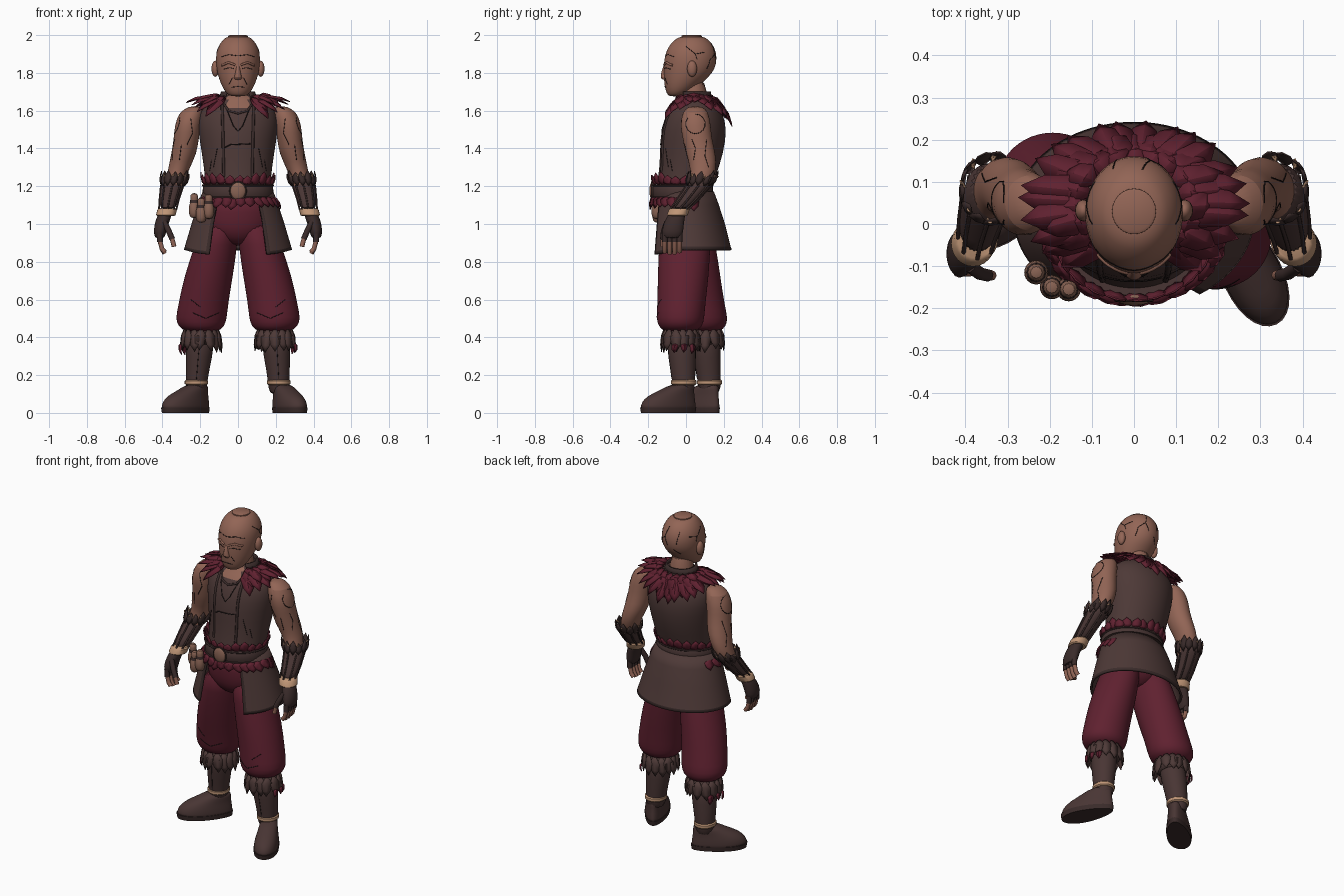
import bpy, bmesh, math, random
from mathutils import Vector
from mathutils.bvhtree import BVHTree

random.seed(4)
if "Cube" in bpy.data.objects:
    bpy.data.objects.remove(bpy.data.objects["Cube"])


def material(name, r, g, b):
    m = bpy.data.materials.new(name)
    m.use_nodes = True
    m.diffuse_color = (r, g, b, 1)
    m.node_tree.nodes["Principled BSDF"].inputs["Base Color"].default_value = (r, g, b, 1)
    return m


SKIN = material("skin", .29, .13, .092)
CLOTH = material("brown cloth", .075, .041, .038)
RED = material("maroon cloth", .115, .015, .029)
DARK = material("dark leather", .042, .024, .023)
BOOT = material("boot leather", .066, .036, .034)
STRAW = material("straw", .52, .3, .18)
TAN = material("tan leather", .25, .125, .088)
INK = material("ink", .012, .008, .008)


def at(ring, a):
    """Point on a horizontal ellipse (cx, cy, z, rx, ry); angle 0 faces the front."""
    cx, cy, z, rx, ry = ring
    return Vector((cx + rx * math.sin(a), cy - ry * math.cos(a), z))


def finish(name, bm, mats, rule=None, mirror=False, sub=0, thick=0, angle=40):
    bmesh.ops.recalc_face_normals(bm, faces=bm.faces)
    if rule:
        for f in bm.faces:
            f.material_index = rule(f.calc_center_median())
    me = bpy.data.meshes.new(name)
    bm.to_mesh(me)
    bm.free()
    for m in mats:
        me.materials.append(m)
    me.shade_smooth()
    me.set_sharp_from_angle(angle=math.radians(angle))
    ob = bpy.data.objects.new(name, me)
    bpy.context.collection.objects.link(ob)
    if thick:
        s = ob.modifiers.new("thickness", "SOLIDIFY")
        s.thickness, s.offset = thick, 0
    if mirror:
        ob.modifiers.new("mirror", "MIRROR")
    if sub:
        ob.modifiers.new("smooth", "SUBSURF").levels = sub
        ob.modifiers["smooth"].render_levels = sub
    return ob


def loft(name, rings, *mats, n=24, a0=0, a1=360, sub=1, **kw):
    """Skin over horizontal ellipses; closed and capped for a full turn."""
    bm = bmesh.new()
    full = a1 - a0 == 360
    count = n if full else n + 1
    rows = [[bm.verts.new(at(r, math.radians(a0 + (a1 - a0) * i / n))) for i in range(count)] for r in rings]
    for lo, hi in zip(rows, rows[1:]):
        for i in range(n):
            j = (i + 1) % count
            bm.faces.new((lo[i], lo[j], hi[j], hi[i]))
    if full:
        bm.faces.new(rows[0])
        bm.faces.new(rows[-1])
    return finish(name, bm, mats, sub=sub, **kw)


def leaf_ring(name, mat, count, a0, a1, base, tip, width, lift=.012, dip=0, jitter=.012, mirror=False):
    """Pointed ridged leaves fanned from one ellipse to another."""
    bm = bmesh.new()
    for i in range(count):
        a = math.radians(a0 + (a1 - a0) * i / max(count - 1, 1))
        p, q = at(base, a), at(tip, a)
        q.z += random.uniform(-jitter, jitter) - dip * math.cos(a) ** 2
        out, side = Vector((math.sin(a), -math.cos(a), 0)), Vector((math.cos(a), math.sin(a), 0))
        q += side * random.uniform(-jitter, jitter)
        up = (q - p).cross(side).normalized()
        up *= lift if up.dot(out + Vector((0, 0, .3))) > 0 else -lift
        v = lambda t, s, h: bm.verts.new(p.lerp(q, t) + side * width * s + up * h)
        spine = [v(0, 0, 0), v(.35, 0, 1.4), v(.72, 0, 1.2), v(1, 0, 0)]
        for s in (-.5, .5):
            e, f = v(.38, s, .8), v(.72, s * .8, .6)
            for face in ((spine[0], spine[1], e), (spine[1], spine[2], f, e), (spine[2], spine[3], f)):
                bm.faces.new(face)
    return finish(name, bm, [mat], thick=.004, mirror=mirror, angle=25)


def ball(name, loc, scale, mat, mirror=False):
    bm = bmesh.new()
    bmesh.ops.create_uvsphere(bm, u_segments=16, v_segments=10, radius=1)
    bmesh.ops.scale(bm, vec=scale, verts=bm.verts)
    bmesh.ops.translate(bm, vec=loc, verts=bm.verts)
    return finish(name, bm, [mat], mirror=mirror, angle=80)


def tube(name, lines, r, mat, mirror=False):
    cu = bpy.data.curves.new(name, "CURVE")
    cu.dimensions, cu.bevel_depth, cu.bevel_resolution, cu.use_fill_caps = "3D", r, 2, True
    for pts in lines:
        sp = cu.splines.new("POLY")
        sp.points.add(len(pts) - 1)
        for p, co in zip(sp.points, pts):
            p.co = (*co, 1)
    ob = bpy.data.objects.new(name, cu)
    bpy.context.collection.objects.link(ob)
    cu.materials.append(mat)
    bpy.ops.object.select_all(action="DESELECT")
    ob.select_set(True)
    bpy.context.view_layer.objects.active = ob
    bpy.ops.object.convert(target="MESH")
    ob = bpy.context.object
    ob.data.shade_smooth()
    if mirror:
        ob.modifiers.new("mirror", "MIRROR")
    return ob


def draw(name, target, lines, d, r=.0018, mat=INK, mirror=False):
    """Lay thin lines on a surface by casting along d."""
    bpy.context.view_layer.update()
    tree = BVHTree.FromObject(target, bpy.context.evaluated_depsgraph_get())
    d, out = Vector(d), []
    for pts in lines:
        path = []
        for p, q in zip(pts, pts[1:]):
            for k in range(7):
                hit = tree.ray_cast(Vector(p).lerp(Vector(q), k / 6) - d, d)[0]
                if hit:
                    path.append(hit)
        if len(path) > 1:
            out.append(path)
    return tube(name, out, r, mat, mirror)


FRONT, BACK, SIDE = (0, 1, 0), (0, -1, 0), (-1, 0, 0)

# Head, neck and ears
head = loft("head", [(0, -.06, 1.675, .035, .027), (0, -.045, 1.688, .06, .057), (0, -.026, 1.725, .084, .088),
                     (0, 0, 1.775, .104, .118), (0, .018, 1.82, .114, .138), (0, .025, 1.88, .12, .141),
                     (0, .028, 1.935, .11, .127), (0, .03, 1.978, .08, .09), (0, .03, 1.995, .054, .058)], SKIN)
loft("scalp_disc", [(0, .03, 1.975, .053, .055), (0, .03, 1.996, .052, .054), (0, .03, 2, .045, .047)], SKIN, sub=0)
loft("neck", [(0, .05, 1.56, .085, .075), (0, .045, 1.64, .066, .066), (0, .035, 1.78, .07, .074)], SKIN)
ball("ear", (.12, .032, 1.822), (.02, .026, .043), SKIN, True)
loft("nose", [(0, -.11, 1.762, .02, .012), (0, -.116, 1.775, .023, .022), (0, -.112, 1.8, .014, .02),
              (0, -.106, 1.85, .01, .012)], SKIN, n=12)
draw("brow", head, [[(.015, 0, 1.842), (.05, 0, 1.855), (.085, 0, 1.84)]], FRONT, .006, SKIN, True)
draw("face_lines", head, [[(.02, 0, 1.822), (.045, 0, 1.828), (.075, 0, 1.82)], [(.03, 0, 1.775), (.048, 0, 1.74)],
                          [(0, 0, 1.728), (.035, 0, 1.724)], [(0, 0, 1.89), (.05, 0, 1.897), (.09, 0, 1.885)]],
     FRONT, mirror=True)
draw("scalp_cracks", head, [[(.02, 0, 1.96), (.04, 0, 1.9), (.02, 0, 1.85)], [(-.05, 0, 1.94), (-.04, 0, 1.87)],
                            [(.04, 0, 1.9), (.075, 0, 1.87), (.08, 0, 1.82)], [(-.02, 0, 1.83), (-.05, 0, 1.8)]], BACK)
draw("temple_cracks", head, [[(0, .0, 1.94), (0, .05, 1.9), (0, .1, 1.91)], [(0, .05, 1.9), (0, .06, 1.87)]],
     SIDE, mirror=True)

# Vest with open neckline
torso = loft("vest", [(0, -.015, 1.1, .17, .14), (0, -.012, 1.2, .172, .146), (0, .02, 1.3, .18, .158),
                      (0, .038, 1.45, .205, .177), (0, .045, 1.55, .218, .165), (0, .047, 1.62, .19, .13),
                      (0, .05, 1.66, .12, .09), (0, .045, 1.69, .085, .078)], CLOTH, SKIN, n=32,
             rule=lambda c: int(c.z > 1.59 and c.y < 0 and abs(c.x) < .055))
draw("lapel", torso, [[(.085, 0, 1.655), (.08, 0, 1.5), (.075, 0, 1.25)]], FRONT, .008, DARK, True)
draw("neck_trim", torso, [[(-.085, 0, 1.65), (-.05, 0, 1.6), (0, 0, 1.585), (.05, 0, 1.6), (.085, 0, 1.65)]],
     FRONT, .006, DARK)
draw("necklace", torso, [[(-.065, 0, 1.62), (-.025, 0, 1.52), (0, 0, 1.49), (.025, 0, 1.52), (.065, 0, 1.62)]],
     FRONT, .0025)
draw("chest_seam", torso, [[(-.08, 0, 1.4), (-.04, 0, 1.42), (.065, 0, 1.425)]], FRONT, .003)
draw("vest_folds", torso, [[(.13, 0, 1.3), (.11, 0, 1.4)], [(.15, 0, 1.28), (.14, 0, 1.34)]], FRONT, mirror=True)
loft("collar_band", [(0, .045, 1.655, .1, .083), (0, .045, 1.7, .083, .082)], DARK, a0=45, a1=315, thick=.012, sub=0)

# Leaf mantle over the shoulders and back
for row, (k, n) in enumerate(((1, 22), (.86, 19), (.7, 15))):
    leaf_ring(f"mantle_leaves_{row + 1}", RED, n, 38 + row * 4, 322 - row * 4, (0, .05, 1.666 + row * .006, .1, .09),
              (0, .05, 1.64 + row * .01, .275 * k, .195 * k), .072, .015, dip=.12 - row * .028, jitter=.015)

# Hips, belt and waist leaves
loft("hips", [(0, 0, .885, .05, .07), (0, 0, .93, .14, .115), (0, -.005, .98, .186, .135), (0, -.01, 1.06, .183, .138),
              (0, -.015, 1.16, .17, .14)], RED)
loft("belt", [(0, -.018, 1.135, .183, .153), (0, -.018, 1.145, .188, .16), (0, -.018, 1.2, .186, .16),
              (0, -.018, 1.21, .18, .152)], BOOT, sub=0, n=40)
tube("belt_edges", [[at((0, -.018, z, .187, .159), i * math.pi / 20) for i in range(41)] for z in (1.142, 1.204)],
     .005, DARK)
leaf_ring("belt_leaves_upper", RED, 24, 0, 345, (0, -.015, 1.2, .172, .145), (0, -.01, 1.265, .196, .172), .058, .007)
leaf_ring("belt_leaves_lower", RED, 18, -108, 108, (0, -.015, 1.15, .18, .155), (0, -.005, 1.08, .228, .187), .064, .008)
ball("buckle", (0, -.178, 1.175), (.043, .016, .048), TAN)
tube("buckle_rim", [[(.043 * math.sin(i * .25), -.181, 1.175 + .048 * math.cos(i * .25)) for i in range(27)]], .004, DARK)
for i, (x, y, z) in enumerate(((-.232, -.115, 1.09), (-.195, -.15, 1.065), (-.155, -.155, 1.085))):
    loft(f"flask_{i + 1}", [(x, y, z - .06, .018, .018), (x, y, z - .035, .031, .031), (x, y, z + .01, .03, .03),
                            (x, y, z + .03, .017, .017), (x, y, z + .05, .024, .024), (x, y, z + .075, .016, .016)],
         TAN, n=12)
    loft(f"flask_strap_{i + 1}", [(x, y, z + .02, .024, .024), (x, y, z + .036, .021, .021)], DARK, n=12, sub=0)

# Open coat skirt with a dark hem and front edges, front corners hanging lower
skirt = loft("coat_skirt", [(0, -.01, 1.17, .182, .152), (0, 0, 1.1, .207, .168), (0, .01, 1.0, .24, .19),
                            (0, .018, .878, .276, .213), (0, .02, .862, .281, .217)], CLOTH, DARK, n=72, a0=33, a1=327,
             sub=0, thick=.012,
             rule=lambda c: int(c.z < .876 or (c.y < 0 and abs(c.x) < .585 * (.281 - (c.z - .862) * .32))))
for v in skirt.data.vertices:
    if v.co.z < .9 and v.co.y < -.03:
        v.co.z += .18 * (v.co.y + .03)

# Arms: skin, bracers, bands, gloves, fingers
arm = loft("arm", [(.225, .05, 1.625, .03, .035), (.248, .05, 1.595, .064, .07), (.266, .05, 1.52, .071, .082),
                   (.274, .06, 1.45, .066, .077), (.286, .078, 1.37, .068, .08), (.315, .095, 1.29, .055, .067),
                   (.34, .075, 1.2, .05, .058), (.37, -.03, 1.08, .035, .038)], SKIN, mirror=True)
draw("arm_lines", arm, [[(0, .05 + .052 * math.sin(i * .45), 1.53 + .052 * math.cos(i * .45)) for i in range(13)],
                        [(0, .03, 1.45), (0, .05, 1.4), (0, .04, 1.34)], [(0, .11, 1.45), (0, .1, 1.36), (0, .12, 1.3)]],
     SIDE, mirror=True)
draw("arm_front_lines", arm, [[(.25, 0, 1.56), (.24, 0, 1.48), (.27, 0, 1.42)], [(.3, 0, 1.42), (.31, 0, 1.34)]],
     FRONT, mirror=True)
loft("bracer", [(.333, .095, 1.25, .062, .068), (.35, .068, 1.2, .06, .066), (.364, .01, 1.13, .05, .057),
                (.373, -.035, 1.075, .045, .049)], BOOT, mirror=True)
leaf_ring("bracer_fringe", DARK, 13, 0, 332, (.345, .07, 1.2, .062, .068), (.331, .093, 1.275, .073, .079), .042, .006,
          mirror=True)
leaf_ring("bracer_straw", STRAW, 9, 10, 350, (.338, .08, 1.24, .06, .066), (.335, .088, 1.262, .078, .084), .012, .004,
          mirror=True)
tube("bracer_ribs", [[at(r, a * math.pi / 4) for r in ((.348, .068, 1.205, .06, .066), (.364, .01, 1.13, .051, .058),
                                                       (.372, -.033, 1.08, .046, .05))] for a in range(8)],
     .005, DARK, True)
loft("wrist_band", [(.382, -.046, 1.042, .045, .048), (.382, -.046, 1.048, .052, .055), (.375, -.036, 1.076, .052, .055),
                    (.374, -.034, 1.083, .045, .048)], STRAW, mirror=True, sub=0)
loft("glove", [(.374, -.035, 1.08, .037, .04), (.4, -.062, 1.02, .038, .052), (.414, -.072, .96, .035, .058),
               (.414, -.073, .92, .025, .05)], DARK, mirror=True)
finger_y = [-.112, -.086, -.06, -.034]
tube("glove_fingers", [[(.415, y, .95), (.413, y, .905)] for y in finger_y]
     + [[(.39, -.1, 1.01), (.365, -.118, .96), (.348, -.122, .92)]], .0155, DARK, True)
tube("fingers", [[(.413, y, .91), (.403, y, .87), (.388, y, .84 + abs(y + .075) * .3)] for y in finger_y]
     + [[(.35, -.121, .925), (.338, -.122, .88)]], .0125, SKIN, True)


# Legs: baggy trousers, fringed boots, turned feet broad at the toe
def leg(side, s, k, ankle, turn):
    ax, ay = ankle
    trousers = loft(f"{side}_trouser", [
        (s * .09, 0, 1.02, .09, .13), (s * .113, k * .2, .9, .113, .138), (s * .157, k * .5, .72, .13, .136),
        (s * .183, k * .8, .58, .132, .128), (s * .195, k, .5, .137, .128), (s * .195, k, .46, .125, .118),
        (s * .19, k, .425, .085, .085)], RED)
    draw(f"{side}_trouser_folds", trousers, [[(s * .1, 0, .53), (s * .17, 0, .5), (s * .24, 0, .53)],
                                             [(s * .25, 0, .6), (s * .2, 0, .56)]], FRONT)
    cx, cy = s * .195, k * .85 + ay * .15
    shaft = loft(f"{side}_boot_shaft", [(ax, ay, .09, .055, .058), (ax, ay, .17, .056, .061),
                                        (s * .207, (ay + cy) / 2, .29, .07, .072), (cx, cy, .44, .082, .085)], BOOT)
    loft(f"{side}_cuff", [(cx, cy, .355, .085, .083), (cx, cy, .39, .098, .093), (cx, cy, .45, .092, .089)], CLOTH)
    leaf_ring(f"{side}_cuff_fringe", CLOTH, 15, 0, 336, (cx, cy, .455, .086, .084), (cx, cy, .328, .106, .102), .06, .009)
    leaf_ring(f"{side}_cuff_leaves", RED, 3, s * 75, s * 125, (cx, cy, .375, .1, .096), (cx, cy, .31, .108, .105), .035)
    draw(f"{side}_boot_seam", shaft, [[(ax, 0, .18), (s * .207, 0, .34)]], FRONT)
    loft(f"{side}_ankle_band", [(ax, ay, .148, .055, .06), (ax, ay, .154, .062, .067), (ax, ay, .17, .062, .067),
                                (ax, ay, .176, .055, .06)], STRAW, sub=0)
    sole = loft(f"{side}_sole", [(0, -.09, 0, .069, .157), (0, -.09, .028, .073, .162)], DARK, sub=0, n=32)
    foot = loft(f"{side}_foot", [(0, -.09, .018, .07, .158), (0, -.09, .026, .071, .16), (0, -.089, .055, .071, .157),
                                 (0, -.075, .09, .064, .137), (0, -.038, .12, .058, .098),
                                 (0, -.004, .155, .055, .064)], BOOT)
    for ob in (sole, foot):
        for v in ob.data.vertices:
            v.co.x *= .92 - 1.3 * (v.co.y + .06)
        ob.location = (ax + .012, ay, 0)
        ob.rotation_euler.z = math.radians(turn)


leg("left", 1, -.03, (.216, -.012), 26)
leg("right", -1, .095, (-.22, .124), -48)
